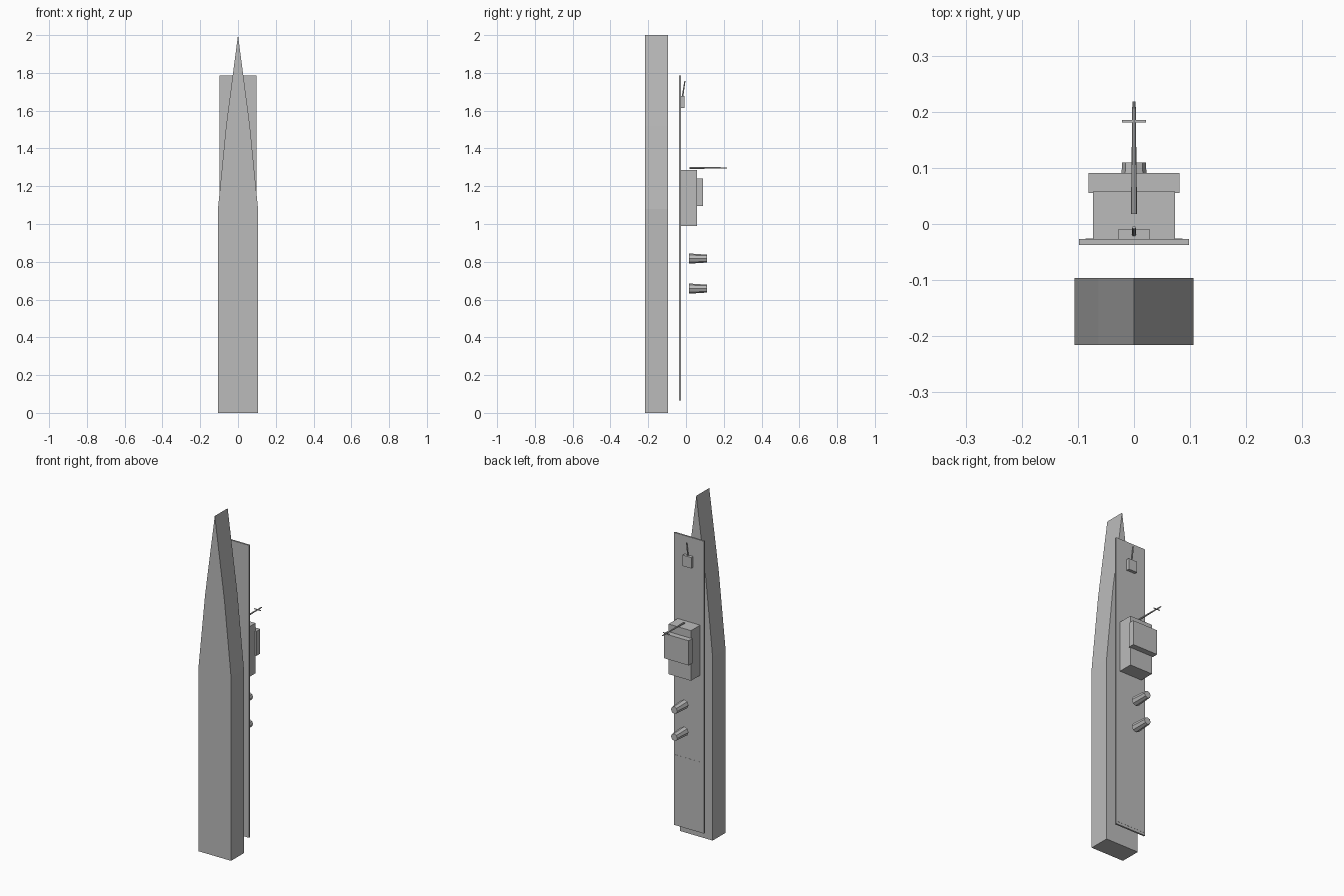
import bpy, bmesh
from mathutils import Vector

old = bpy.data.objects.get("Cube")
if old:
    bpy.data.objects.remove(old, do_unlink=True)

# One flat grey for the whole vessel
grey = bpy.data.materials.new("ship_grey")
grey.use_nodes = True
colour = (0.5, 0.5, 0.5, 1)
grey.diffuse_color = colour
grey.node_tree.nodes["Principled BSDF"].inputs["Base Color"].default_value = colour


def finish(name, bm):
    bmesh.ops.recalc_face_normals(bm, faces=bm.faces)
    mesh = bpy.data.meshes.new(name)
    bm.to_mesh(mesh)
    bm.free()
    mesh.materials.append(grey)
    obj = bpy.data.objects.new(name, mesh)
    bpy.context.collection.objects.link(obj)
    return obj


def prism(name, outline, y0, y1):
    """Extrude an x-z outline along y."""
    bm = bmesh.new()
    face = bm.faces.new([bm.verts.new((x, y0, z)) for x, z in outline])
    ext = bmesh.ops.extrude_face_region(bm, geom=[face])
    verts = [v for v in ext["geom"] if isinstance(v, bmesh.types.BMVert)]
    bmesh.ops.translate(bm, verts=verts, vec=(0, y1 - y0, 0))
    return finish(name, bm)


def box(name, half_width, y0, y1, z0, z1):
    w = half_width
    return prism(name, [(-w, z0), (w, z0), (w, z1), (-w, z1)], y0, y1)


def rod(name, start, end, r0, r1, sides=8):
    """Tapered round bar between two points."""
    a, b = Vector(start), Vector(end)
    bm = bmesh.new()
    bmesh.ops.create_cone(bm, cap_ends=True, segments=sides,
                          radius1=r0, radius2=r1, depth=(b - a).length)
    obj = finish(name, bm)
    obj.rotation_mode = "QUATERNION"
    obj.rotation_quaternion = (b - a).to_track_quat("Z", "Y")
    obj.location = (a + b) / 2
    return obj


# Hull with pointed bow
side = [(0.106, 0), (0.106, 1.08), (0.063, 1.52)]
outline = side + [(0, 2)] + [(-x, z) for x, z in reversed(side)]
prism("hull", outline, -0.216, -0.096)

# Deck and landing pad
box("deck", 0.098, -0.037, -0.027, 0.065, 1.785)
box("landing_pad", 0.086, -0.028, -0.0262, 0.08, 0.48)

# Superstructure
box("superstructure", 0.073, -0.032, 0.058, 0.99, 1.285)
box("bridge", 0.081, 0.055, 0.091, 1.095, 1.24)

# Funnels
for name, z in (("front_funnel", 0.817), ("rear_funnel", 0.658)):
    rod(name, (0, 0.015, z), (0, 0.11, z), 0.027, 0.021)

# Mast and yard
rod("mast", (0, 0.018, 1.297), (0, 0.218, 1.297), 0.0055, 0.003)
box("mast_yard", 0.021, 0.181, 0.185, 1.295, 1.299)

# Deck gun
box("gun_turret", 0.028, -0.031, -0.009, 1.613, 1.677)
rod("gun_barrel", (0, -0.019, 1.67), (0, -0.006, 1.757), 0.004, 0.003)
